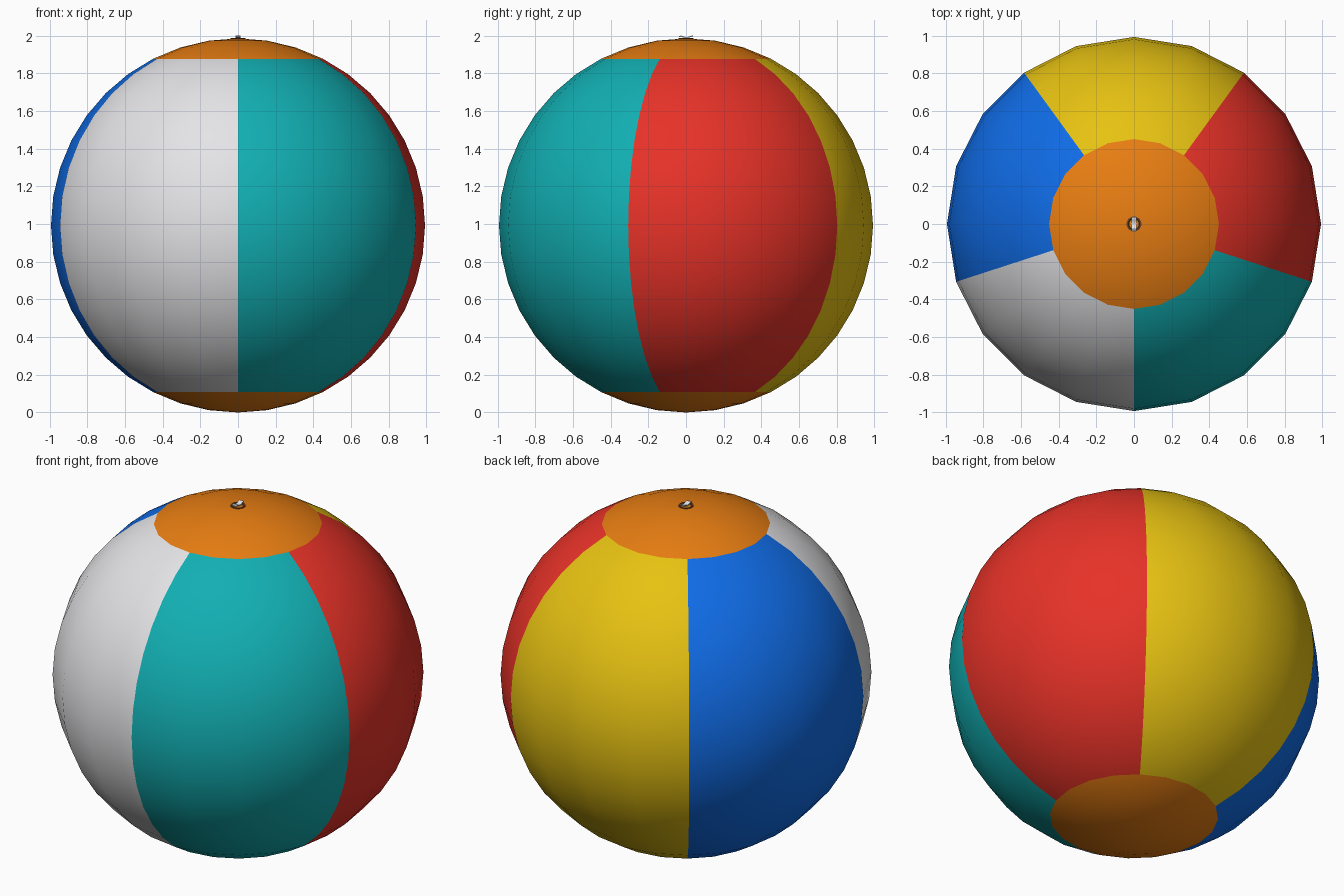
import bpy, bmesh, math

if "Cube" in bpy.data.objects:
    bpy.data.objects.remove(bpy.data.objects["Cube"])

R = 0.9925


def mat(name, rgb):
    m = bpy.data.materials.new(name)
    m.diffuse_color = (*rgb, 1)
    m.use_nodes = True
    m.node_tree.nodes["Principled BSDF"].inputs["Base Color"].default_value = m.diffuse_color
    return m


red = mat("red", (0.80, 0.032, 0.021))
yellow = mat("yellow", (0.80, 0.54, 0.006))
blue = mat("blue", (0.005, 0.15, 0.80))
white = mat("white", (0.78, 0.78, 0.80))
teal = mat("teal", (0.006, 0.43, 0.45))
orange = mat("orange", (0.80, 0.205, 0.006))
brown = mat("dark brown", (0.16, 0.06, 0.02))


def finish(name, bm, mats, smooth=True):
    bmesh.ops.recalc_face_normals(bm, faces=bm.faces[:])
    me = bpy.data.meshes.new(name)
    bm.to_mesh(me)
    bm.free()
    for m in mats:
        me.materials.append(m)
    for p in me.polygons:
        p.use_smooth = smooth
    ob = bpy.data.objects.new(name, me)
    bpy.context.collection.objects.link(ob)
    return ob


# Ball: five 72 degree panels starting at -18 degrees, plus round end caps
bm = bmesh.new()
bmesh.ops.create_uvsphere(bm, u_segments=20, v_segments=20, radius=R)
cap = R * math.cos(math.radians(27))
for f in bm.faces:
    c = f.calc_center_median()
    if abs(c.z) > cap:
        f.material_index = 5
    else:
        a = math.degrees(math.atan2(c.y, c.x)) + 18
        f.material_index = int((a % 360) // 72)
bmesh.ops.translate(bm, verts=bm.verts[:], vec=(0, 0, R))
finish("ball", bm, [red, yellow, blue, white, teal, orange])

# Valve seat: thin dark disc with a raised rim
bm = bmesh.new()
rings = []
for r, z in ((0.04, 1.978), (0.04, 1.986), (0.031, 1.986), (0.028, 1.983)):
    rings.append([bm.verts.new((r * math.cos(i * math.tau / 20),
                                r * math.sin(i * math.tau / 20), z)) for i in range(20)])
for lo, hi in zip(rings, rings[1:]):
    for i in range(20):
        j = (i + 1) % 20
        bm.faces.new((lo[i], lo[j], hi[j], hi[i]))
bm.faces.new(rings[-1])
finish("valve_seat", bm, [brown], False)

# Valve tab: wavy pale strip lying across the seat
path = [(-0.036, 1.994), (-0.026, 1.997), (-0.012, 1.992), (0.0, 1.988),
        (0.012, 1.990), (0.024, 1.995), (0.036, 1.997)]
bm = bmesh.new()
outline = [(y, z + 0.003) for y, z in path] + [(y, z - 0.003) for y, z in reversed(path)]
face = bm.faces.new([bm.verts.new((-0.014, y, z)) for y, z in outline])
ext = bmesh.ops.extrude_face_region(bm, geom=[face], use_keep_orig=True)
bmesh.ops.translate(bm, vec=(0.028, 0, 0),
                    verts=[v for v in ext["geom"] if isinstance(v, bmesh.types.BMVert)])
finish("valve_tab", bm, [white], False)
